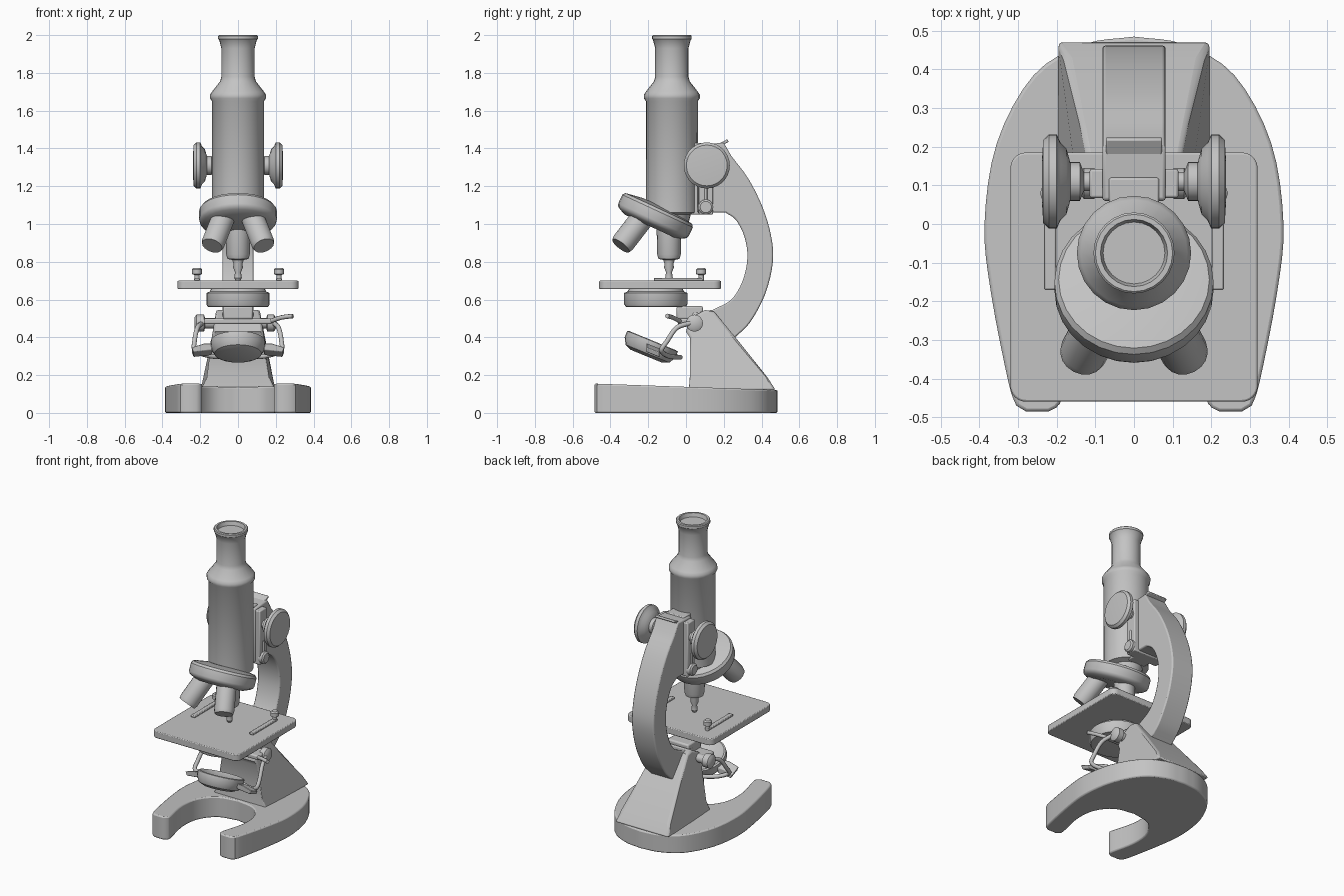
import bpy, bmesh, math
from mathutils import Vector, Matrix

cube = bpy.data.objects.get("Cube")
if cube:
    bpy.data.objects.remove(cube, do_unlink=True)

mat = bpy.data.materials.new("plain grey")
mat.use_nodes = True
GREY = (0.55, 0.55, 0.55, 1)
mat.diffuse_color = GREY
mat.node_tree.nodes["Principled BSDF"].inputs["Base Color"].default_value = GREY


def finish(name, bm, bevel=0):
    bmesh.ops.recalc_face_normals(bm, faces=bm.faces)
    me = bpy.data.meshes.new(name)
    bm.to_mesh(me)
    bm.free()
    ob = bpy.data.objects.new(name, me)
    bpy.context.collection.objects.link(ob)
    me.materials.append(mat)
    bpy.ops.object.select_all(action='DESELECT')
    ob.select_set(True)
    bpy.context.view_layer.objects.active = ob
    if bevel:
        mod = ob.modifiers.new("edge", 'BEVEL')
        mod.width, mod.segments, mod.limit_method = bevel, 2, 'ANGLE'
        mod.angle_limit = math.radians(50)
    bpy.ops.object.shade_smooth_by_angle(angle=math.radians(35))
    return ob


def smooth_path(pts, steps=4):
    """Catmull-Rom curve through 2D or 3D points."""
    p = [Vector(q) for q in pts]
    p = [2 * p[0] - p[1]] + p + [2 * p[-1] - p[-2]]
    out = []
    for a, b, c, d in zip(p, p[1:], p[2:], p[3:]):
        for i in range(steps):
            t = i / steps
            out.append(0.5 * (2 * b + (c - a) * t + (2 * a - 5 * b + 4 * c - d) * t * t
                              + (3 * b - a - 3 * c + d) * t ** 3))
    return out + [p[-2]]


def prism(name, ends, bevel=0):
    """Join two matching outlines with side faces and caps."""
    bm = bmesh.new()
    a, b = [[bm.verts.new(v) for v in end] for end in ends]
    n = len(a)
    bm.faces.new(a)
    bm.faces.new(b)
    for i in range(n):
        j = (i + 1) % n
        bm.faces.new((a[i], a[j], b[j], b[i]))
    return finish(name, bm, bevel)


def side_prism(name, outline, width, bevel=0):
    """Outline in y, z; width(z) gives the half thickness."""
    return prism(name, [[(s * width(z), y, z) for y, z in outline] for s in (-1, 1)], bevel)


def box(name, centre, size, bevel=0, rot=None):
    bm = bmesh.new()
    m = Matrix.Translation(centre) @ (rot or Matrix()) @ Matrix.Diagonal((*size, 1))
    bmesh.ops.create_cube(bm, size=1, matrix=m)
    return finish(name, bm, bevel)


def lathe(name, profile, origin, axis=(0, 0, 1), sides=24):
    """Turn (radius, height) points round an axis; both ends are capped."""
    bm = bmesh.new()
    m = Matrix.Translation(origin) @ Vector(axis).to_track_quat('Z', 'Y').to_matrix().to_4x4()
    rings = []
    for r, h in profile:
        rings.append([bm.verts.new(m @ Vector((r * math.cos(k * math.tau / sides),
                                               r * math.sin(k * math.tau / sides), h)))
                      for k in range(sides)])
    for lo, hi in zip(rings, rings[1:]):
        for i in range(sides):
            j = (i + 1) % sides
            bm.faces.new((lo[i], lo[j], hi[j], hi[i]))
    bm.faces.new(rings[0])
    bm.faces.new(rings[-1])
    return finish(name, bm)


def rod(name, pts, radius):
    cu = bpy.data.curves.new(name, 'CURVE')
    cu.dimensions = '3D'
    cu.bevel_depth, cu.bevel_resolution, cu.use_fill_caps = radius, 2, True
    sp = cu.splines.new('POLY')
    path = smooth_path(pts)
    sp.points.add(len(path) - 1)
    for p, q in zip(sp.points, path):
        p.co = (*q, 1)
    cu.materials.append(mat)
    ob = bpy.data.objects.new(name, cu)
    bpy.context.collection.objects.link(ob)


# Horseshoe base, thicker towards the front
outer = smooth_path([(0, .485), (.13, .465), (.26, .385), (.355, .21), (.387, 0),
                     (.37, -.18), (.325, -.41), (.305, -.47)])
inner = smooth_path([(.2, -.475), (.19, -.44), (.225, -.27), (.21, -.13), (.13, -.03), (0, 0)])
half = outer + [Vector((.28, -.485)), Vector((.22, -.485))] + inner
loop = half + [Vector((-p.x, p.y)) for p in half[-2:0:-1]]
prism("base", [[(p.x, p.y, 0) for p in loop],
               [(p.x, p.y, .138 - .035 * p.y) for p in loop]], .008)

# Pillar with a sloped back and flared foot
side_prism("pillar", [(.015, .12), (.02, .19), (.02, .4), (.0, .43), (.02, .5), (.1, .545),
                      (.15, .535), (.27, .39), (.43, .19), (.475, .12)],
           lambda z: .2 if z < .15 else .172 - .16 * max(0, z - .19), .012)

# Curved limb
back = smooth_path([(.24, 1.36), (.33, 1.24), (.405, 1.09), (.45, .94), (.46, .8),
                    (.42, .63), (.34, .48), (.26, .4)])
front = smooth_path([(.14, .545), (.24, .6), (.3, .7), (.325, .82), (.31, .93),
                     (.265, 1.02), (.21, 1.06)])
limb = [(.06, 1.42), (.2, 1.43)] + [tuple(p) for p in back] + [(.06, .42), (.03, .53)] \
    + [tuple(p) for p in front] + [(.06, 1.06)]
side_prism("limb", limb, lambda z: .082, .008)
box("limb_top_plate", (0, .2, 1.43), (.145, .05, .016), .004, Matrix.Rotation(.5, 4, 'X'))

# Focus rack and its guides
box("rack_slide", (0, .07, 1.24), (.13, .1, .38), .006)
box("rack_guide", (0, .105, 1.23), (.23, .075, .36), .006)

# Body tube with eyepiece, seen hollow at the top
lathe("body_tube", [(.06, .93), (.085, .99), (.1, 1.05), (.137, 1.06), (.138, 1.65), (.148, 1.665),
                    (.148, 1.685), (.138, 1.7), (.095, 1.755), (.088, 1.78), (.088, 1.93),
                    (.1, 1.975), (.105, 1.98), (.105, 1.995), (.1, 2), (.087, 2), (.08, 1.975)],
      (0, -.075, 0))

# Tilted revolving nosepiece
TILT = (0, .42, .907)
lathe("nosepiece", [(.15, -.02), (.185, -.005), (.2, .005), (.206, .02), (.206, .07), (.195, .085),
                    (.1, .1)], (0, -.18, 1.005), TILT, 28)

# Objectives: two angled forward, one upright over the stage
for s, side in ((1, "left"), (-1, "right")):
    top, tip = Vector((s * .075, -.225, 1.04)), Vector((s * .137, -.345, .885))
    d = (tip - top).length
    lathe(side + "_objective", [(.062, 0), (.062, d * .9), (.056, d), (.04, d)],
          top, tip - top, 16)
lathe("working_objective", [(.012, .7), (.02, .715), (.016, .745), (.026, .77), (.024, .79),
                            (.03, .81), (.055, .815), (.063, .84), (.066, 1.0)],
      (0, -.09, 0), sides=16)

# Focus knobs on both sides
for s, side in ((1, "left"), (-1, "right")):
    lathe(side + "_coarse_knob", [(.025, .07), (.025, .13), (.05, .14), (.05, .165), (.085, .175),
                                  (.1, .19), (.122, .2), (.122, .22), (.108, .235), (.06, .238)],
          (0, .11, 1.31), (s, 0, 0), 28)
    lathe(side + "_fine_knob", [(.02, .07), (.02, .1), (.04, .102), (.04, .13), (.03, .138)],
          (0, .105, 1.09), (s, 0, 0), 16)
    rod(side + "_knob_stem", [(s * .115, .105, 1.1), (s * .115, .105, 1.2)], .008)

# Stage plate with rounded corners
corner = [(.28 + .04 * math.cos(a), .2825 + .04 * math.sin(a))
          for a in [k * math.pi / 12 for k in range(7)]]
quad = corner + [(-x, y) for x, y in reversed(corner)]
quad += [(-x, -y) for x, y in quad]
prism("stage", [[(x, y - .1375, z) for x, y in quad] for z in (.655, .7)], .005)
lathe("condenser", [(.13, .56), (.16, .562), (.167, .575), (.167, .635), (.15, .642), (.14, .66)],
      (0, -.16, 0), sides=32)
box("condenser_bracket", (0, .02, .53), (.16, .14, .07), .01)

# Slide clips
for s, side in ((1, "left"), (-1, "right")):
    lathe(side + "_clip_post", [(.014, .69), (.014, .73), (.026, .735), (.026, .76), (.018, .768)],
          (s * .217, .08, 0), sides=12)
    box(side + "_clip", (s * .217, -.04, .708), (.03, .26, .014), .004)

# Mirror pivot bar and its thumb lever
lathe("mirror_pivot", [(.03, -.23), (.045, -.22), (.045, -.18), (.028, -.175), (.028, .15),
                       (.045, .155), (.045, .19), (.03, .2)], (0, .045, .475), (1, 0, 0), 16)
box("pivot_block", (0, .0, .485), (.36, .09, .03), .008)
rod("thumb_lever", [(.17, -.03, .485), (.23, -.07, .505), (.29, -.1, .513)], .012)

# Mirror dish, its fork and trunnions
UP = (0, .38, .925)
lathe("mirror_dish", [(.09, -.065), (.125, -.05), (.145, -.015), (.145, .02), (.135, .024),
                      (.125, .018), (.06, -.002)], (0, -.185, .36), UP, 24)
for s, side in ((1, "left"), (-1, "right")):
    rod(side + "_fork", [(s * .19, .02, .475), (s * .215, -.05, .45), (s * .23, -.1, .38),
                         (s * .225, -.13, .33), (s * .14, -.09, .3), (0, -.03, .295)], .013)
    prism(side + "_trunnion", [[(s * .13, y, z), (s * .18, y, z + .0), (s * .245, y, z - .02),
                                (s * .235, y, z - .045), (s * .14, y, z - .035)]
                               for y, z in ((-.21, .368), (-.14, .34))], .004)
